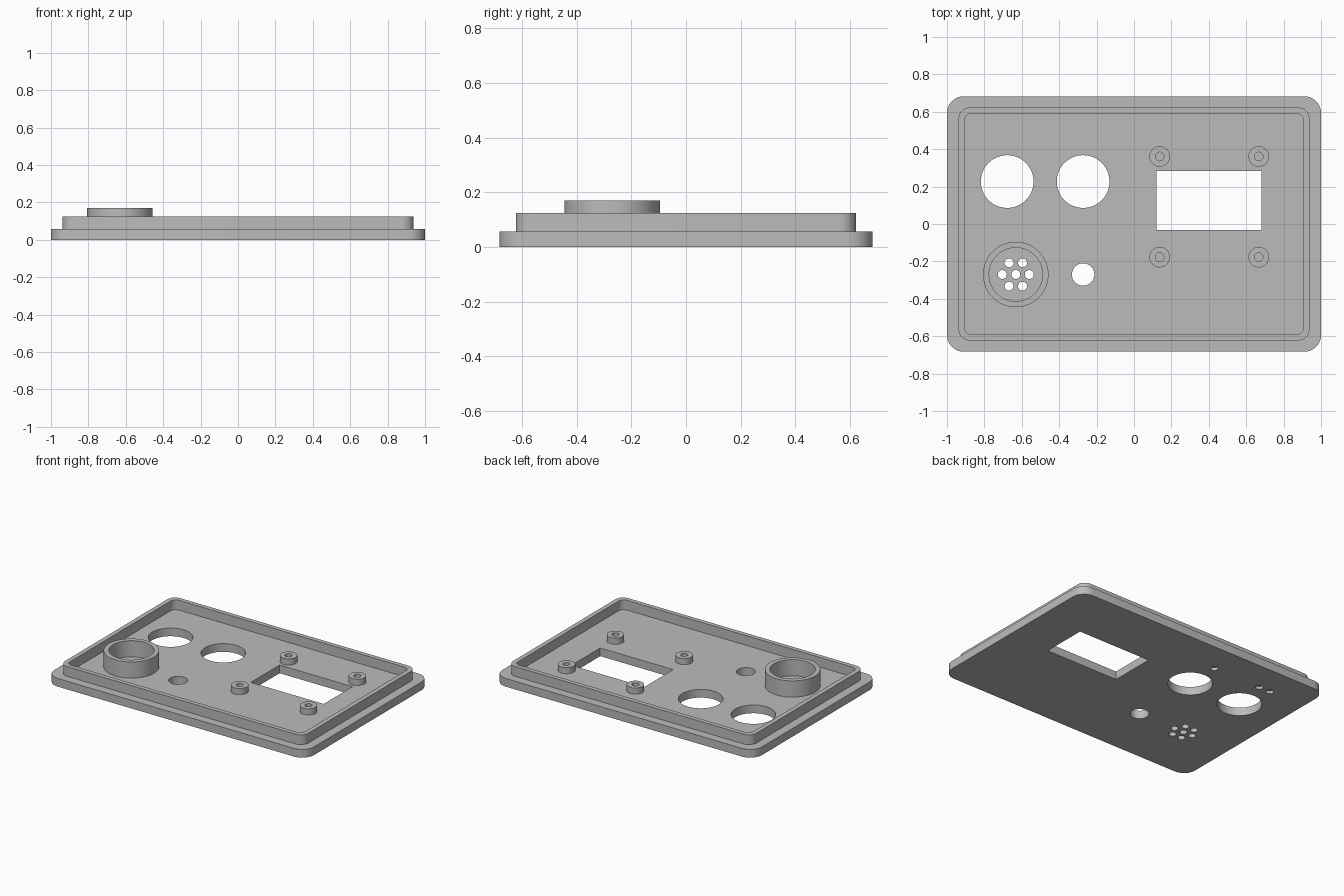
import bpy, bmesh
from math import cos, sin, pi, radians

default = bpy.data.objects.get("Cube")
if default:
    bpy.data.objects.remove(default, do_unlink=True)

PLATE_TOP = 0.057
RIM_TOP = 0.125
CUP_TOP = 0.17
STANDOFF_TOP = 0.1
MARK_DEPTH = 0.02

grey = bpy.data.materials.new("Plain grey")
grey.use_nodes = True
grey.diffuse_color = (0.5, 0.5, 0.5, 1)
grey.node_tree.nodes["Principled BSDF"].inputs["Base Color"].default_value = (0.5, 0.5, 0.5, 1)


def circle(x, y, r, n=48):
    return [(x + r * cos(2 * pi * i / n), y + r * sin(2 * pi * i / n)) for i in range(n)]


def rounded_rect(hx, hy, r, steps=10):
    pts = []
    for k, (sx, sy) in enumerate([(1, 1), (-1, 1), (-1, -1), (1, -1)]):
        for i in range(steps + 1):
            a = pi / 2 * (k + i / steps)
            pts.append((sx * (hx - r) + r * cos(a), sy * (hy - r) + r * sin(a)))
    return pts


def add_prism(bm, outline, z0, z1):
    low = [bm.verts.new((x, y, z0)) for x, y in outline]
    high = [bm.verts.new((x, y, z1)) for x, y in outline]
    n = len(outline)
    bm.faces.new(low[::-1])
    bm.faces.new(high)
    for i in range(n):
        j = (i + 1) % n
        bm.faces.new((low[i], low[j], high[j], high[i]))


def add_ring(bm, outer, inner, z0, z1):
    # Four matching loops joined all the way round
    loops = [[bm.verts.new((x, y, z)) for x, y in o]
             for o, z in ((outer, z0), (outer, z1), (inner, z1), (inner, z0))]
    n = len(outer)
    for k in range(4):
        a, b = loops[k], loops[(k + 1) % 4]
        for i in range(n):
            j = (i + 1) % n
            bm.faces.new((a[i], a[j], b[j], b[i]))


def finish(name, bm):
    mesh = bpy.data.meshes.new(name)
    bmesh.ops.recalc_face_normals(bm, faces=bm.faces[:])
    bm.to_mesh(mesh)
    bm.free()
    mesh.materials.append(grey)
    ob = bpy.data.objects.new(name, mesh)
    bpy.context.collection.objects.link(ob)
    return ob


def activate(ob):
    bpy.ops.object.select_all(action='DESELECT')
    ob.select_set(True)
    bpy.context.view_layer.objects.active = ob


def smooth(ob):
    activate(ob)
    bpy.ops.object.shade_smooth_by_angle(angle=radians(30))


def ring_part(name, outer, inner, top):
    bm = bmesh.new()
    add_ring(bm, outer, inner, PLATE_TOP, top)
    smooth(finish(name, bm))


# Base plate
bm = bmesh.new()
add_prism(bm, rounded_rect(1, 0.683, 0.09), 0, PLATE_TOP)
plate = finish("base_plate", bm)

# Openings through the plate
cup_x, cup_y = -0.632, -0.27
openings = [circle(-0.678, 0.227, 0.141, 64), circle(-0.272, 0.227, 0.141, 64),
            circle(-0.272, cup_y, 0.06),
            [(0.121, -0.032), (0.683, -0.032), (0.683, 0.284), (0.121, 0.284)],
            circle(cup_x, cup_y, 0.024, 24)]
for i in range(6):
    a = i * pi / 3
    openings.append(circle(cup_x + 0.072 * cos(a), cup_y + 0.072 * sin(a), 0.024, 24))
bm = bmesh.new()
for outline in openings:
    add_prism(bm, outline, -0.1, 0.2)
# Shallow marker dots in the underside
for x in (-0.265, -0.635, -0.721):
    add_prism(bm, circle(x, 0.472, 0.025, 24), -0.1, MARK_DEPTH)
cutter = finish("opening_cutter", bm)
cutter.hide_render = True

cut = plate.modifiers.new("Openings", 'BOOLEAN')
cut.operation = 'DIFFERENCE'
cut.solver = 'EXACT'
cut.object = cutter
activate(plate)
bpy.ops.object.modifier_apply(modifier=cut.name)
bpy.data.objects.remove(cutter, do_unlink=True)
smooth(plate)

# Raised rim
ring_part("raised_rim", rounded_rect(0.938, 0.623, 0.06), rounded_rect(0.906, 0.592, 0.04), RIM_TOP)

# Round cup around the grille holes
ring_part("speaker_cup", circle(cup_x, cup_y, 0.175, 64), circle(cup_x, cup_y, 0.143, 64), CUP_TOP)

# Screw standoffs around the window
for side, x in (("right", 0.137), ("left", 0.667)):
    for end, y in (("front", -0.177), ("back", 0.361)):
        ring_part(f"standoff_{end}_{side}", circle(x, y, 0.055), circle(x, y, 0.023), STANDOFF_TOP)
